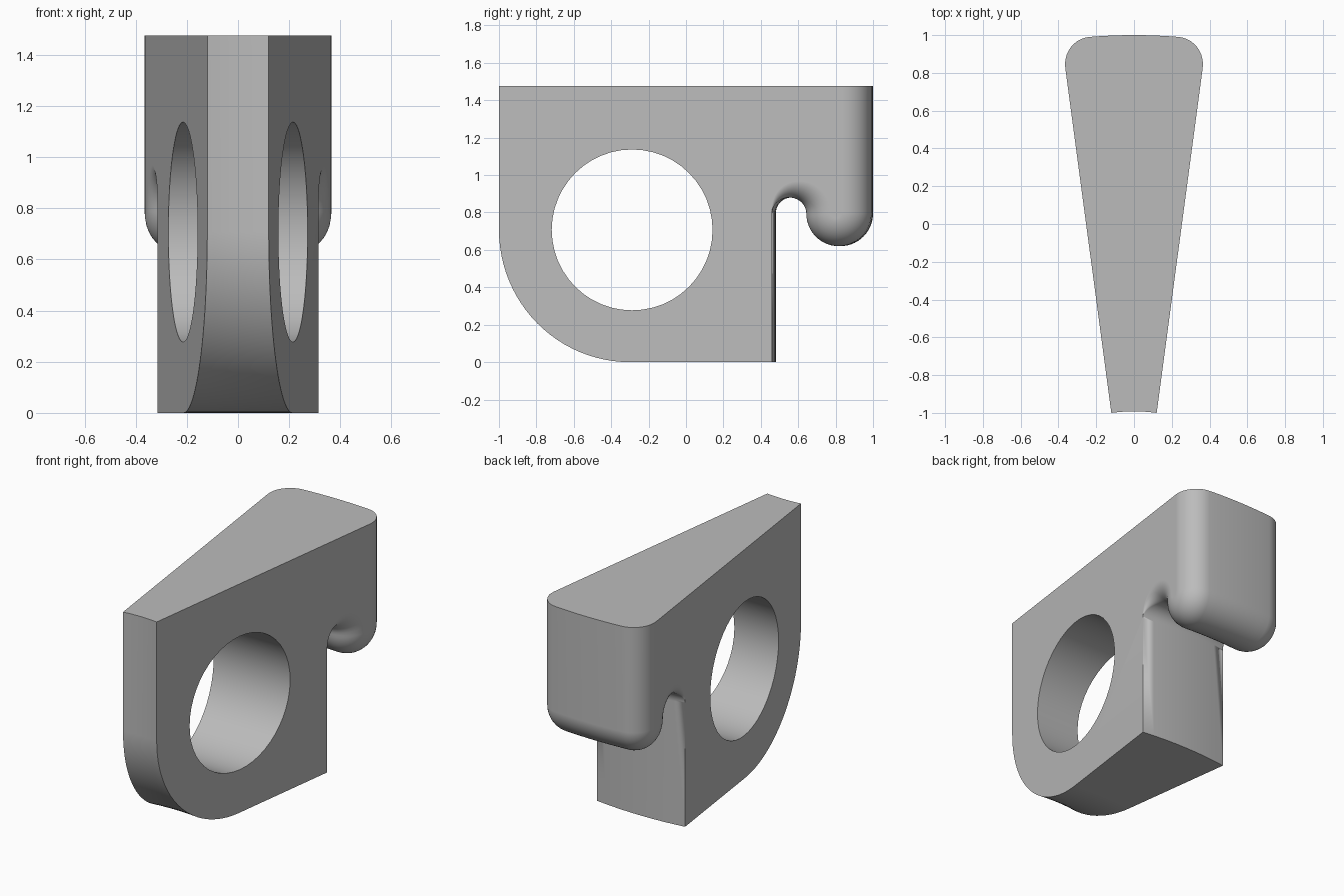
import bpy
import bmesh
from math import sin, cos, pi, radians

cube = bpy.data.objects.get("Cube")
if cube:
    bpy.data.objects.remove(cube, do_unlink=True)

AXIS_Y = -1.9            # vertical axis that the wedge is swept around
HALF = radians(7.6)      # half angle of the wedge
TOP = 1.475
ROUND = 0.15             # rounding of the hook's side edges
HOOK_Z = 0.795           # height of the notch and lip centres

grey = bpy.data.materials.new("plain grey")
grey.use_nodes = True
grey.diffuse_color = (0.5, 0.5, 0.5, 1)
grey.node_tree.nodes["Principled BSDF"].inputs["Base Color"].default_value = (0.5, 0.5, 0.5, 1)


def arc(cy, cz, r, start, end, steps):
    """Points on an arc, each with its outward radial direction."""
    for i in range(steps + 1):
        f = i / steps
        t = radians(start + (end - start) * f)
        yield cy + r * cos(t), cz + r * sin(t), cos(t), sin(t), f


# Side profile: (y, z, inward y, inward z, rounding factor)
profile = [(-0.992, TOP, 1, 0, 0)]
profile += [(y, z, -c, -s, 0) for y, z, c, s, f in arc(-0.285, 0.707, 0.707, 180, 270, 24)]
profile += [(0.48, 0, -1, 0, 0)]
profile += [(y, z, c, s, f * f * (3 - 2 * f))
            for y, z, c, s, f in arc(0.565, HOOK_Z, 0.085, 180, 0, 20)]
profile += [(y, z, -c, -s, 1)
            for y, z, c, s, f in list(arc(0.825, HOOK_Z, 0.175, 180, 360, 28))[1:]]
profile += [(1.0, TOP, -1, 0, 1)]

# Layers across the wedge: (profile inset, side inset, fraction of half angle)
STEPS = 10
edge = [(ROUND * (1 - sin(t)), ROUND * (1 - cos(t)))
        for t in (i / STEPS * pi / 2 for i in range(STEPS + 1))]
layers = [(d, s, -1) for d, s in edge]
layers += [(0, ROUND, i / 4) for i in range(-3, 4)]
layers += [(d, s, 1) for d, s in reversed(edge)]

bm = bmesh.new()
rings = []
for inset, side, frac in layers:
    ring = []
    for y, z, ny, nz, k in profile:
        r = y + ny * inset * k - AXIS_Y
        angle = frac * (HALF - side * k / r)
        ring.append(bm.verts.new((r * sin(angle), AXIS_Y + r * cos(angle), z + nz * inset * k)))
    rings.append(ring)
n = len(profile)
for a, b in zip(rings, rings[1:]):
    for i in range(n):
        j = (i + 1) % n
        bm.faces.new((a[i], a[j], b[j], b[i]))
bm.faces.new(rings[0][::-1])
bm.faces.new(rings[-1])
bmesh.ops.remove_doubles(bm, verts=bm.verts[:], dist=0.0001)
bmesh.ops.recalc_face_normals(bm, faces=bm.faces[:])
mesh = bpy.data.meshes.new("hooked_wedge")
bm.to_mesh(mesh)
bm.free()
mesh.materials.append(grey)
wedge = bpy.data.objects.new("hooked_wedge", mesh)
bpy.context.collection.objects.link(wedge)

# Round bore straight through the sides
bpy.ops.mesh.primitive_cylinder_add(vertices=48, radius=0.43, depth=2,
                                    location=(0, -0.288, 0.707), rotation=(0, pi / 2, 0))
cutter = bpy.context.object
cutter.name = "bore_cutter"
cutter.hide_render = True
cutter.data.materials.append(grey)

bpy.ops.object.select_all(action='DESELECT')
wedge.select_set(True)
bpy.context.view_layer.objects.active = wedge
bore = wedge.modifiers.new("bore", 'BOOLEAN')
bore.operation = 'DIFFERENCE'
bore.solver = 'EXACT'
bore.object = cutter
bpy.ops.object.modifier_apply(modifier=bore.name)
bpy.data.objects.remove(cutter, do_unlink=True)

# Smooth curves with crisp edges and flat sides
bpy.ops.object.shade_smooth_by_angle(angle=radians(30))
weighted = wedge.modifiers.new("flat_sides", 'WEIGHTED_NORMAL')
weighted.keep_sharp = True
